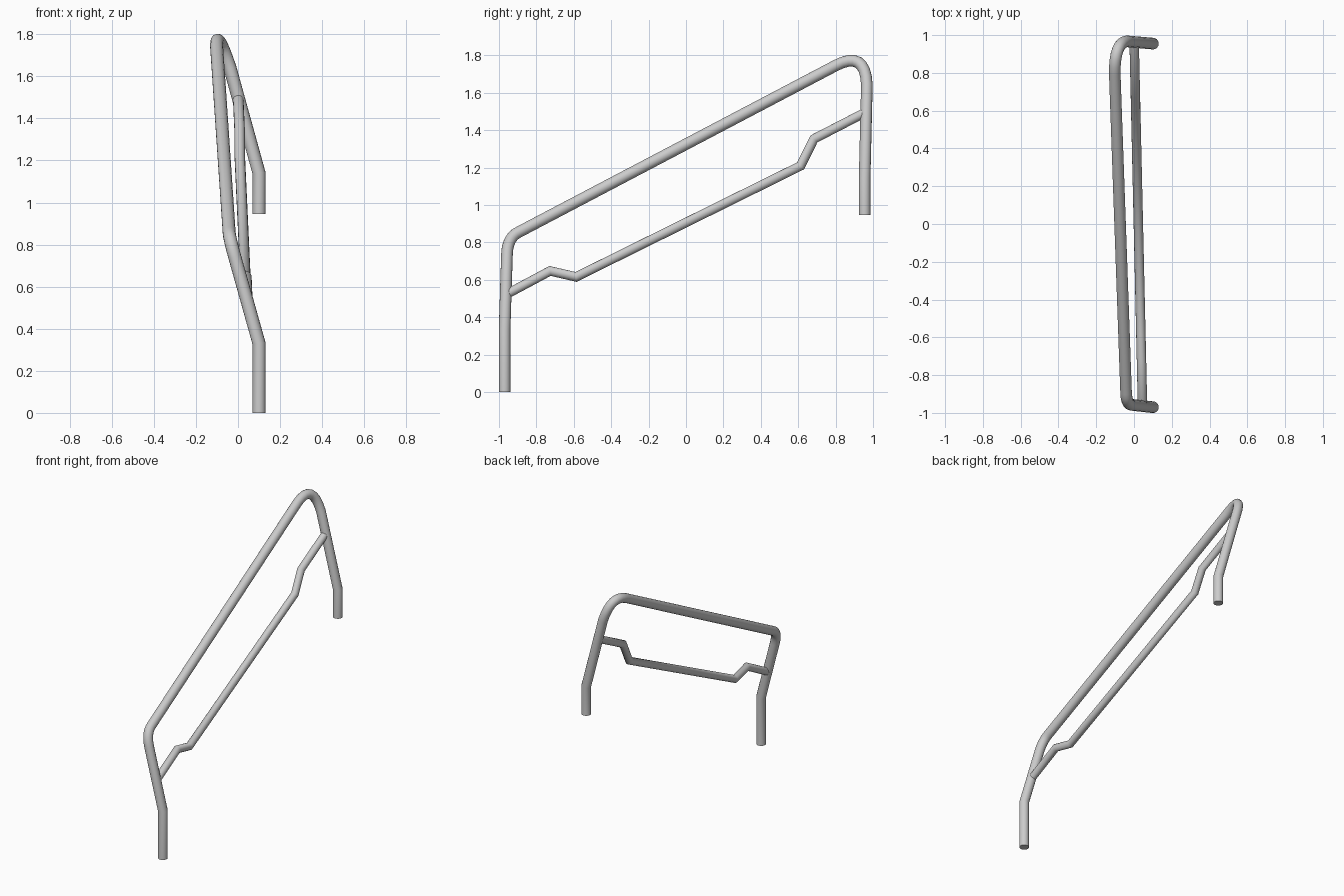
import bpy, bmesh, math
from mathutils import Vector

if "Cube" in bpy.data.objects:
    bpy.data.objects.remove(bpy.data.objects["Cube"])


def bend(start, corner, end, steps=6):
    """Rounded corner between two straight runs."""
    a, b, c = Vector(start), Vector(corner), Vector(end)
    return [a * (1 - t) ** 2 + b * 2 * t * (1 - t) + c * t ** 2
            for t in (i / steps for i in range(steps + 1))]


def tube(name, path, radius, sides=16):
    """Capped round tube with mitred joints along a path."""
    pts = [Vector(p) for p in path]
    dirs = [(b - a).normalized() for a, b in zip(pts, pts[1:])]
    bm = bmesh.new()
    side = dirs[0].orthogonal().normalized()
    up = dirs[0].cross(side)
    ring = [pts[0] + radius * (side * math.cos(k * math.tau / sides) + up * math.sin(k * math.tau / sides))
            for k in range(sides)]
    rings = [[bm.verts.new(v) for v in ring]]
    for i, d in enumerate(dirs):
        nxt = dirs[min(i + 1, len(dirs) - 1)]
        n = (d + nxt).normalized()
        # slide each point along the run onto the mitre plane
        ring = [v + d * ((pts[i + 1] - v).dot(n) / d.dot(n)) for v in ring]
        rings.append([bm.verts.new(v) for v in ring])
    for a, b in zip(rings, rings[1:]):
        for k in range(sides):
            j = (k + 1) % sides
            bm.faces.new((a[k], a[j], b[j], b[k]))
    bm.faces.new(rings[0])
    bm.faces.new(rings[-1])
    bmesh.ops.recalc_face_normals(bm, faces=bm.faces)
    mesh = bpy.data.meshes.new(name)
    bm.to_mesh(mesh)
    bm.free()
    obj = bpy.data.objects.new(name, mesh)
    bpy.context.collection.objects.link(obj)
    bpy.ops.object.select_all(action='DESELECT')
    obj.select_set(True)
    bpy.context.view_layer.objects.active = obj
    bpy.ops.object.shade_smooth_by_angle(angle=math.radians(40))
    return obj


# Main handrail: lower post, sloping grip and upper post in one bent tube
lower_bend = bend((-0.015, -0.957, 0.74), (-0.04, -0.953, 0.83), (-0.042, -0.89, 0.857))
upper_bend = bend((-0.102, 0.80, 1.745), (-0.102, 0.96, 1.83), (-0.038, 0.967, 1.64), 8)
tube("handrail",
     [(0.10, -0.97, 0), (0.10, -0.97, 0.33)] + lower_bend + upper_bend
     + [(0.10, 0.955, 1.14), (0.10, 0.955, 0.945)], 0.031)

# Thinner lower rail with a kink near each post
profile = [(-0.955, 0.525), (-0.727, 0.647), (-0.588, 0.615),
           (0.613, 1.209), (0.684, 1.353), (0.96, 1.495)]
tube("lower_rail", [(0.023 - 0.023 * y, y, z) for y, z in profile], 0.025)
